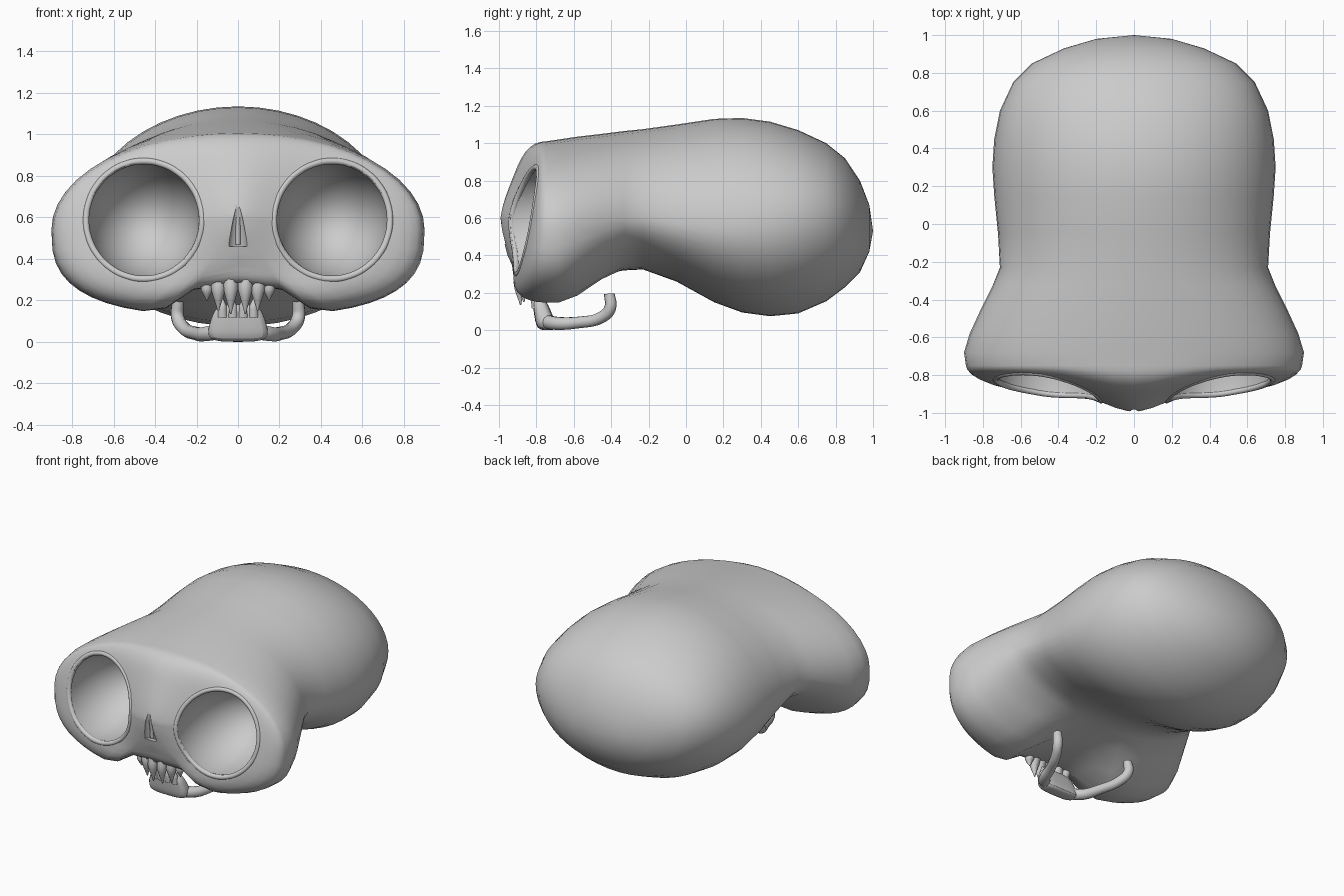
import bpy, bmesh, math
from math import sin, cos, pi, exp
from mathutils import Vector
from mathutils.bvhtree import BVHTree

if "Cube" in bpy.data.objects:
    bpy.data.objects.remove(bpy.data.objects["Cube"])

N = 48

def activate(ob):
    bpy.ops.object.select_all(action='DESELECT')
    ob.select_set(True)
    bpy.context.view_layer.objects.active = ob

def smooth(ob, angle=50):
    activate(ob)
    bpy.ops.object.shade_smooth_by_angle(angle=math.radians(angle))

def finish(name, bm):
    bmesh.ops.recalc_face_normals(bm, faces=bm.faces)
    me = bpy.data.meshes.new(name)
    bm.to_mesh(me)
    bm.free()
    ob = bpy.data.objects.new(name, me)
    bpy.context.collection.objects.link(ob)
    smooth(ob)
    return ob

def spow(v, p):
    return math.copysign(abs(v) ** p, v)

def clamp(v):
    return min(1, max(0, v))

def ellipsoid(name, loc, size):
    bm = bmesh.new()
    bmesh.ops.create_uvsphere(bm, u_segments=32, v_segments=20, radius=1)
    for v in bm.verts:
        v.co = Vector([l + c * s for l, c, s in zip(loc, v.co, size)])
    return finish(name, bm)

def tube(name, pts, radius, radii=None, closed=False):
    cu = bpy.data.curves.new(name, 'CURVE')
    cu.dimensions = '3D'
    cu.bevel_depth = radius
    cu.bevel_resolution = 3
    cu.resolution_u = 5
    cu.use_fill_caps = True
    sp = cu.splines.new('BEZIER')
    sp.bezier_points.add(len(pts) - 1)
    sp.use_cyclic_u = closed
    for i, (b, p) in enumerate(zip(sp.bezier_points, pts)):
        b.co = p
        b.handle_left_type = b.handle_right_type = 'AUTO'
        b.radius = radii[i] if radii else 1
    ob = bpy.data.objects.new(name, cu)
    bpy.context.collection.objects.link(ob)
    activate(ob)
    bpy.ops.object.convert(target='MESH')
    ob = bpy.context.object
    smooth(ob)
    return ob

# Skull: cross-sections (y, half width, top, bottom, widest z) from face to back
SECTIONS = [
    (-.75, .89, 1.01, .125, .54), (-.68, .90, 1.02, .125, .54), (-.58, .87, 1.035, .16, .55),
    (-.45, .81, 1.05, .24, .58), (-.33, .75, 1.065, .32, .60), (-.23, .71, 1.075, .325, .60),
    (-.05, .72, 1.10, .26, .57), (.15, .74, 1.13, .15, .55), (.30, .75, 1.135, .095, .55),
    (.45, .74, 1.115, .075, .56), (.60, .71, 1.07, .09, .585), (.75, .64, 1.00, .155, .60),
    (.85, .54, .92, .23, .59), (.93, .37, .80, .31, .56), (.98, .20, .67, .42, .54)]

def section(y, w, top, bot, zc):
    u = clamp((y + .65) / .32)
    low, arch = .7 + .3 * u, .16 * (1 - u)
    out = []
    for i in range(N):
        a = 2 * pi * i / N
        p = low if cos(a) < -1e-6 else 1
        x = w * spow(sin(a), p)
        c = spow(cos(a), p)
        z = zc + c * (top - zc if c > 0 else zc - bot)
        if c < 0:
            z += arch * exp(-(x / .3) ** 4)
        out.append((x, y, z))
    return out

def face_y(x, z, s):
    # sloped brow plane, nose ridge, then a rounded edge as s nears 1 (not at the muzzle)
    muzzle = exp(-(x / .2) ** 4) * clamp((.55 - z) / .15)
    r = math.sqrt(x * x + .015)
    slope = .2 * (1 - .8 * clamp((.6 - z) / .25)) if r < .45 else .1
    f = -.87 + slope * (r - .45) + .17 * (z - .585)
    f -= .06 * exp(-(x / .2) ** 2 - ((z - .61) / .25) ** 2)
    f += .03 * muzzle * clamp((.4 - z) / .12)
    k = (1 - math.sqrt(1 - min(1, s) ** 8)) * (1 - muzzle)
    return f * (1 - k) - .75 * k

bm = bmesh.new()
edge = section(*SECTIONS[0])
loops = []
for s in (.05, .12, .2, .3, .4, .5, .6, .7, .79, .87, .93, .97, .992):
    ring = []
    for x, _, z in edge:
        px, pz = x * s, .58 + (z - .58) * s
        ring.append((px, face_y(px, pz, s), pz))
    loops.append(ring)
loops += [section(*r) for r in SECTIONS]
vloops = [[bm.verts.new(p) for p in ring] for ring in loops]
for a, b in zip(vloops, vloops[1:]):
    for i in range(N):
        j = (i + 1) % N
        bm.faces.new((a[i], a[j], b[j], b[i]))
front = bm.verts.new((0, face_y(0, .58, 0), .58))
back = bm.verts.new((0, 1.0, .53))
for i in range(N):
    j = (i + 1) % N
    bm.faces.new((front, vloops[0][i], vloops[0][j]))
    bm.faces.new((back, vloops[-1][j], vloops[-1][i]))
bmesh.ops.recalc_face_normals(bm, faces=bm.faces)
tree = BVHTree.FromBMesh(bm)
skull = finish("skull", bm)

def surface_y(x, z):
    hit = tree.ray_cast(Vector((x, -3, z)), Vector((0, 1, 0)))[0]
    return hit.y if hit else -.8

# Eye sockets and nose opening, cut out of the skull
cutters = [ellipsoid("socket_cutter", (sx * .453, -.84, .587), (.273, .43, .277)) for sx in (-1, 1)]
bm = bmesh.new()
bmesh.ops.create_cone(bm, cap_ends=True, segments=16, radius1=.052, radius2=.01, depth=.19)
for v in bm.verts:
    v.co += Vector((0, -.99, .555))
cutters.append(finish("nose_cutter", bm))
for c in cutters:
    m = skull.modifiers.new("cut", 'BOOLEAN')
    m.operation = 'DIFFERENCE'
    m.solver = 'EXACT'
    m.object = c
    activate(skull)
    bpy.ops.object.modifier_apply(modifier=m.name)
    bpy.data.objects.remove(c)
smooth(skull, 60)

# Soft socket rims following the face
for sx in (-1, 1):
    pts = []
    for i in range(20):
        a = 2 * pi * i / 20
        x, z = sx * .453 + .28 * cos(a), .587 + .284 * sin(a)
        pts.append((x, surface_y(x, z) + .01, z))
    tube("socket_rim", pts, .016, closed=True)

# Nose septum and upper teeth
tube("nose_septum", [(0, -.95, .47), (0, -.955, .53), (0, -.965, .6)], .012)
for sx in (-1, 1):
    for x, tip, r in ((.035, .135, .036), (.095, .15, .036), (.15, .2, .03)):
        y = -.9 + x * .3
        tube("upper_tooth", [(sx * x, y + .02, .33), (sx * x, y, .25),
                             (sx * x, y + .005, tip)], r, [1.1, .95, .1])
    # Jaw rods curving up at the back
    tube("jaw_rod", [(sx * .06, -.765, .06), (sx * .14, -.72, .04),
                     (sx * .21, -.57, .042), (sx * .265, -.45, .07), (sx * .292, -.405, .12),
                     (sx * .29, -.41, .195)], .032, [1.25, 1.15, 1, 1, 1, .9])
    # Lower teeth
    for x in (.025, .075):
        tube("lower_tooth", [(sx * x, -.80, .12), (sx * x, -.81, .17),
                             (sx * x, -.815, .21)], .026, [1, .8, .15])

# Chin plate joining the jaw rods
bm = bmesh.new()
bmesh.ops.create_cube(bm, size=2)
for v in bm.verts:
    top = v.co.z > 0
    v.co = Vector((v.co.x * (.11 if top else .16),
                   (-.79 if top else -.74) + v.co.y * (.035 if top else .06),
                   .18 if top else 0))
bmesh.ops.subdivide_edges(bm, edges=bm.edges, cuts=1, use_grid_fill=True)
chin = finish("chin", bm)
m = chin.modifiers.new("round", 'SUBSURF')
m.levels = m.render_levels = 2
smooth(chin, 180)
